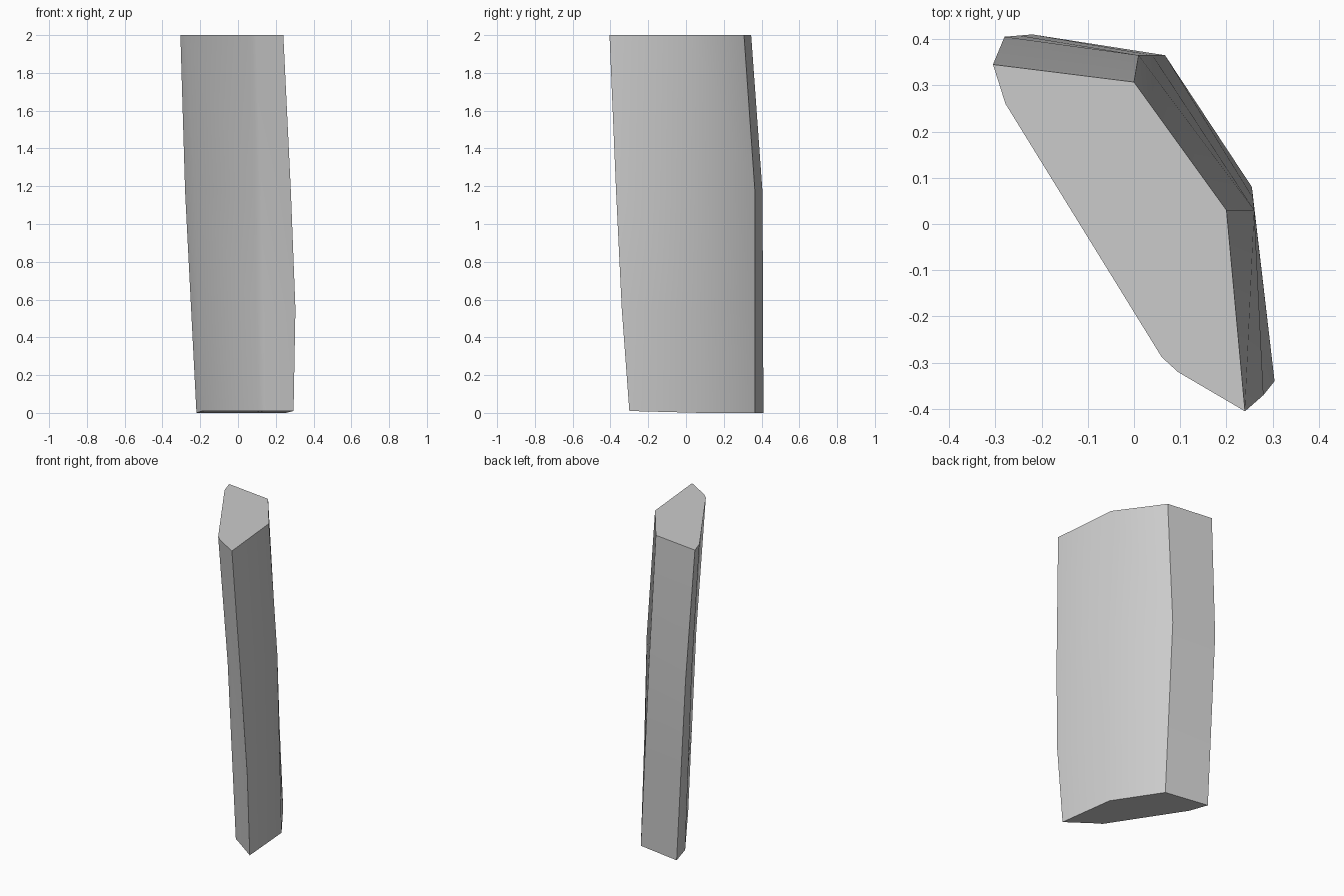
import bpy, bmesh, math
from mathutils import Vector

cube = bpy.data.objects.get("Cube")
if cube:
    bpy.data.objects.remove(cube, do_unlink=True)

# One flat stone colour
stone = bpy.data.materials.new("stone_grey")
stone.use_nodes = True
colour = (0.6, 0.6, 0.6, 1)
stone.diffuse_color = colour
stone.node_tree.nodes["Principled BSDF"].inputs["Base Color"].default_value = colour

# Outlines run from the back corner, round the broad side, to the narrow front and home
TOP = [(-.305, .345), (0, .307), (.2, .03), (.24, -.405),
       (.095, -.32), (.06, -.288), (-.278, .26)]
MIDDLE = [(-.28, .405), (.01, .365), (.26, .03), (.28, -.37),
          (.12, -.24), (.08, -.22), (-.23, .27)]
BOTTOM = [(-.22, .41), (.067, .365), (.255, .08), (.294, -.3),
          (.14, -.19), (.1, -.165), (-.19, .28)]


def ring_at(outline, height):
    return [Vector((x, y, height)) for x, y in outline]


def blend(first, second, amount):
    return [a.lerp(b, amount) for a, b in zip(first, second)]


top = ring_at(TOP, 2)
middle = ring_at(MIDDLE, 1.17)
bottom = ring_at(BOTTOM, 0)

# The underside tips up slightly towards the front
for point in bottom[3:]:
    point.z = .01

# The front corner bulges a little in the lower half
lower = blend(bottom, middle, .47)
lower[3] = Vector((.304, -.34, .55))


def loft(name, rings, material):
    """Join matching outlines into a closed solid."""
    mesh = bpy.data.meshes.new(name)
    bm = bmesh.new()
    loops = [[bm.verts.new(point) for point in ring] for ring in rings]
    for under, over in zip(loops, loops[1:]):
        for i in range(len(under)):
            j = (i + 1) % len(under)
            bm.faces.new((under[i], under[j], over[j], over[i]))
    bm.faces.new(loops[0])
    bm.faces.new(loops[-1])
    bmesh.ops.recalc_face_normals(bm, faces=bm.faces[:])
    bm.to_mesh(mesh)
    bm.free()
    mesh.materials.append(material)
    obj = bpy.data.objects.new(name, mesh)
    bpy.context.collection.objects.link(obj)
    return obj


# Upright stone slab
slab = loft("stone_slab", [bottom, lower, middle, top], stone)

# Soft bends, crisp corners
bpy.ops.object.select_all(action="DESELECT")
slab.select_set(True)
bpy.context.view_layer.objects.active = slab
bpy.ops.object.shade_smooth_by_angle(angle=math.radians(40))
